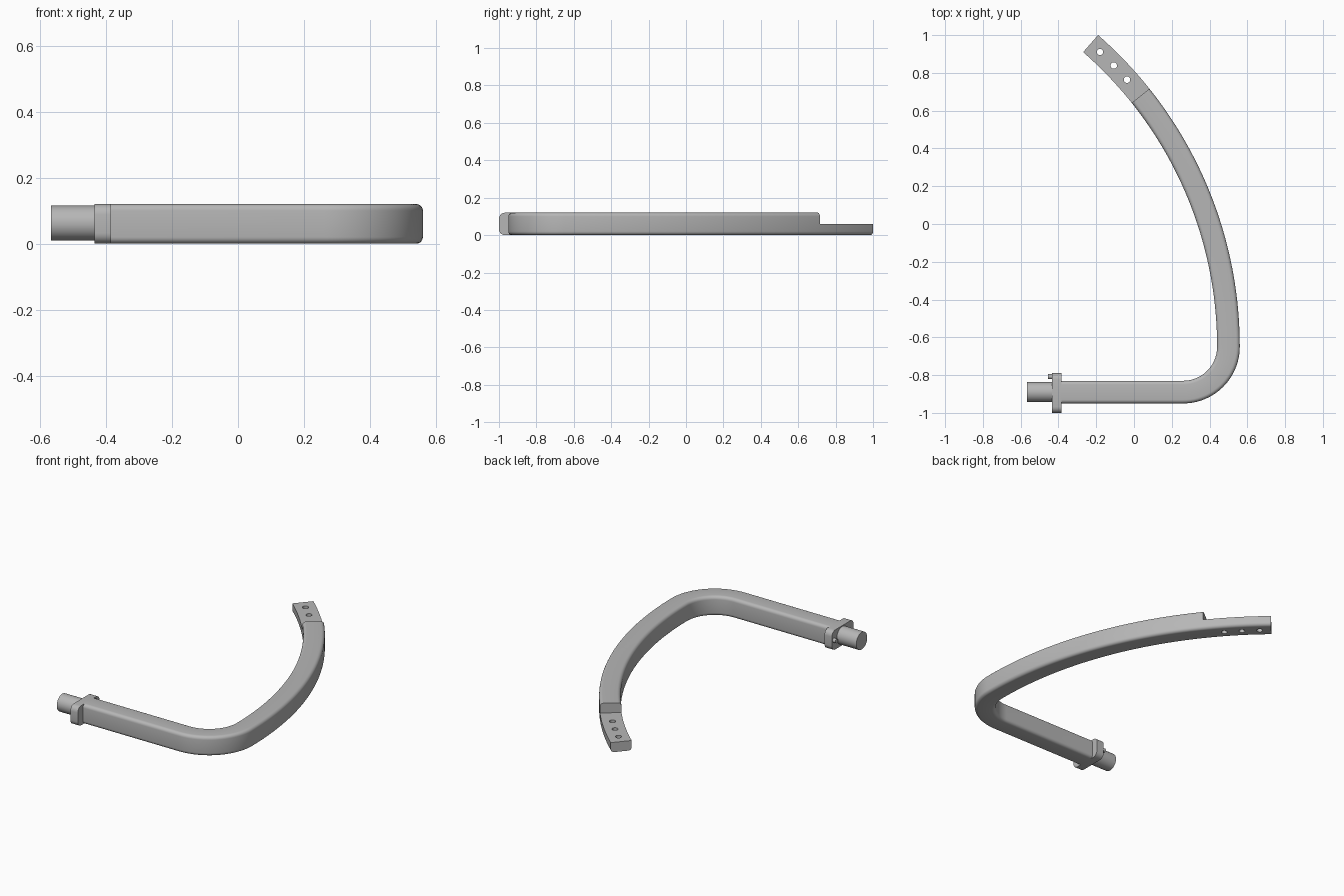
import bpy, bmesh
from math import sin, cos, pi, radians
from mathutils import Matrix, Vector

cube = bpy.data.objects.get("Cube")
if cube:
    bpy.data.objects.remove(cube)

# Main dimensions
HALF, HEIGHT = 0.06, 0.12          # bar half width and height
ROW_Y = -0.89                      # line of the straight arm
BEND_X, BEND_Y, BEND_R = 0.26, -0.65, 0.24
SWEEP_R, SWEEP_END = 2.13, radians(48.9)
SWEEP_X = BEND_X + BEND_R - SWEEP_R

steel = bpy.data.materials.new("grey steel")
steel.use_nodes = True
grey = (0.47, 0.47, 0.47, 1)
steel.diffuse_color = grey
steel.node_tree.nodes["Principled BSDF"].inputs["Base Color"].default_value = grey


def finish(name, bm):
    bmesh.ops.recalc_face_normals(bm, faces=bm.faces)
    mesh = bpy.data.meshes.new(name)
    bm.to_mesh(mesh)
    bm.free()
    mesh.materials.append(steel)
    obj = bpy.data.objects.new(name, mesh)
    bpy.context.collection.objects.link(obj)
    return obj


def activate(obj):
    bpy.ops.object.select_all(action='DESELECT')
    obj.select_set(True)
    bpy.context.view_layer.objects.active = obj


def smooth(obj):
    activate(obj)
    bpy.ops.object.shade_smooth_by_angle(angle=radians(30))


def rounded_rect(half_w, half_h, r, steps=5):
    """Corner-rounded rectangle outline centred on the origin."""
    points = []
    for i, (sx, sy) in enumerate([(1, 1), (-1, 1), (-1, -1), (1, -1)]):
        for k in range(steps + 1):
            a = (i + k / steps) * pi / 2
            points.append((sx * (half_w - r) + r * cos(a), sy * (half_h - r) + r * sin(a)))
    return points


def loft(name, rings):
    """Skin a list of equal rings and cap both ends."""
    bm = bmesh.new()
    loops = [[bm.verts.new(p) for p in ring] for ring in rings]
    for a, b in zip(loops, loops[1:]):
        for i in range(len(a)):
            j = (i + 1) % len(a)
            bm.faces.new((a[i], a[j], b[j], b[i]))
    bm.faces.new(loops[0])
    bm.faces.new(loops[-1])
    return finish(name, bm)


def cylinder(name, radius, depth, matrix, sides=48):
    bm = bmesh.new()
    bmesh.ops.create_cone(bm, cap_ends=True, segments=sides, radius1=radius,
                          radius2=radius, depth=depth, matrix=matrix)
    return finish(name, bm)


def on_sweep(angle, z):
    """Point on the centreline of the long curve."""
    return Vector((SWEEP_X + SWEEP_R * cos(angle), BEND_Y + SWEEP_R * sin(angle), z))


def cut(target, cutter):
    cutter.hide_render = True
    activate(target)
    mod = target.modifiers.new("cut", 'BOOLEAN')
    mod.operation = 'DIFFERENCE'
    mod.solver = 'EXACT'
    mod.object = cutter
    bpy.ops.object.modifier_apply(modifier=mod.name)
    bpy.data.objects.remove(cutter)


# Centreline stations: position and outward direction
path = [(Vector((-0.39, ROW_Y, 0)), Vector((0, -1, 0)))]
for i in range(25):
    a = -pi / 2 + i / 24 * pi / 2
    out = Vector((cos(a), sin(a), 0))
    path.append((Vector((BEND_X, BEND_Y, 0)) + out * BEND_R, out))
for i in range(1, 41):
    a = SWEEP_END * i / 40
    path.append((on_sweep(a, 0), Vector((cos(a), sin(a), 0))))

# Curved bar
section = rounded_rect(HALF, HEIGHT / 2, 0.02)
bar = loft("curved_bar", [[p + out * u + Vector((0, 0, HEIGHT / 2 + v)) for u, v in section]
                          for p, out in path])

# Half-height tongue at the far end
step = radians(38.6)
bm = bmesh.new()
bmesh.ops.create_cube(bm, size=1, matrix=Matrix.Translation(on_sweep(step, HEIGHT))
                      @ Matrix.Rotation(step, 4, 'Z')
                      @ Matrix.Translation((0, 0.3, 0))
                      @ Matrix.Diagonal((0.6, 0.6, HEIGHT, 1)))
cut(bar, finish("step_cutter", bm))

# Three bolt holes in the tongue
for angle in (41.6, 44.35, 47.1):
    place = Matrix.Translation(on_sweep(radians(angle), 0.05))
    cut(bar, cylinder("hole_cutter", 0.017, 0.4, place, 24))
smooth(bar)

# Flange across the arm end
flange_section = rounded_rect(0.105, HEIGHT / 2, 0.032)
flange = loft("end_flange", [[Vector((x, ROW_Y - 0.005 + u, HEIGHT / 2 + v)) for u, v in flange_section]
                             for x in (-0.435, -0.385)])
smooth(flange)

# Round spigot and small locating pin
along_x = Matrix.Rotation(pi / 2, 4, 'Y')
smooth(cylinder("spigot", 0.053, 0.15,
                Matrix.Translation((-0.492, ROW_Y, 0.062)) @ along_x))
smooth(cylinder("locating_pin", 0.013, 0.04,
                Matrix.Translation((-0.435, -0.808, 0.062)) @ along_x, 20))
